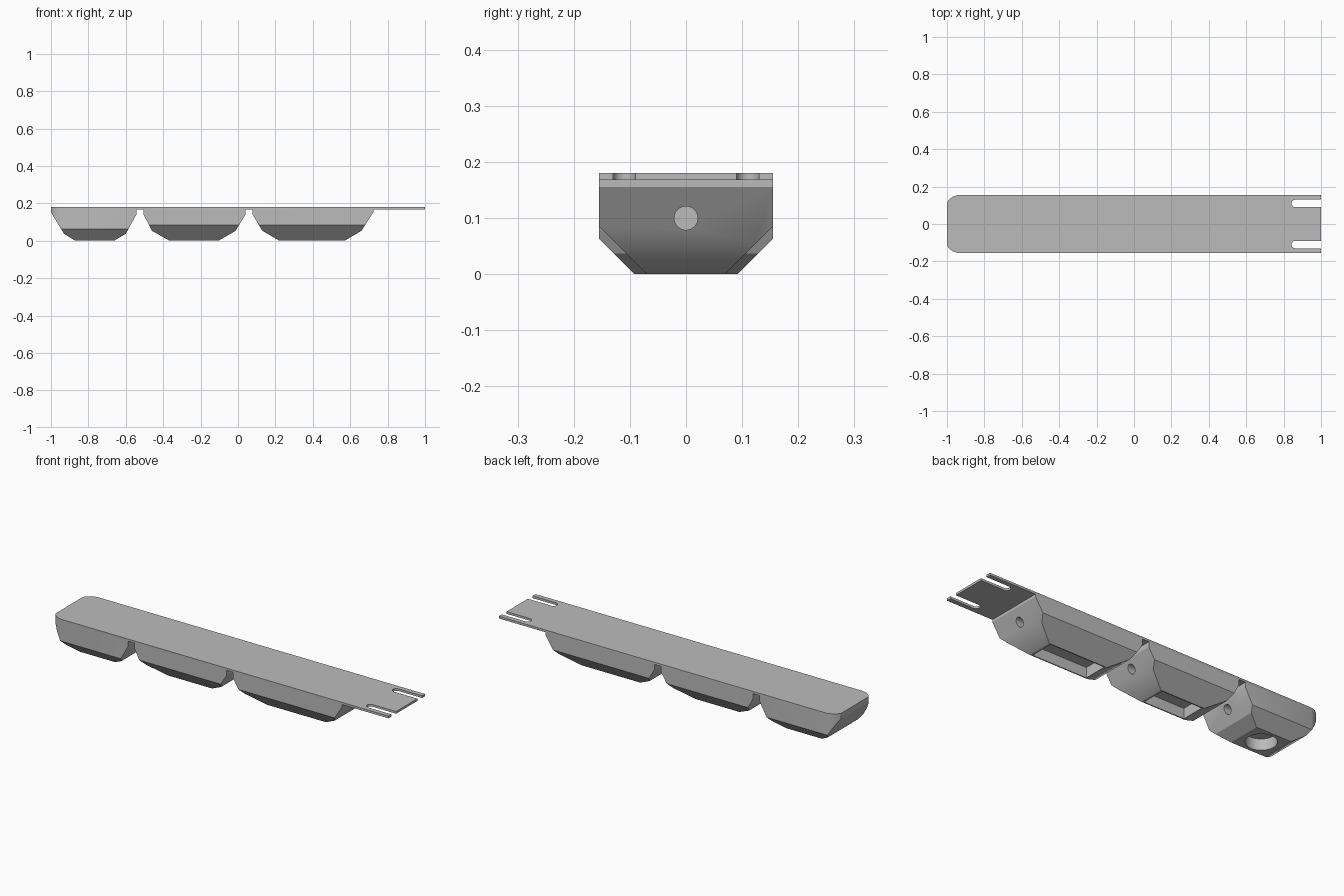
import bpy, bmesh, math
from mathutils import Vector

cube = bpy.data.objects.get("Cube")
if cube:
    bpy.data.objects.remove(cube, do_unlink=True)

HALF_W, TOP, PLATE_Z = 0.155, 0.18, 0.168
BORE_Z, BORE_R = 0.1, 0.021

grey = bpy.data.materials.new("plain grey")
grey.use_nodes = True
colour = (0.5, 0.5, 0.5, 1)
grey.diffuse_color = colour
grey.node_tree.nodes["Principled BSDF"].inputs["Base Color"].default_value = colour


def prism(name, points, direction):
    """Extrude a closed 3D outline along a direction."""
    bm = bmesh.new()
    face = bm.faces.new([bm.verts.new(p) for p in points])
    out = bmesh.ops.extrude_face_region(bm, geom=[face])
    moved = [v for v in out["geom"] if isinstance(v, bmesh.types.BMVert)]
    bmesh.ops.translate(bm, verts=moved, vec=Vector(direction))
    bmesh.ops.recalc_face_normals(bm, faces=bm.faces)
    mesh = bpy.data.meshes.new(name)
    bm.to_mesh(mesh)
    bm.free()
    mesh.materials.append(grey)
    obj = bpy.data.objects.new(name, mesh)
    bpy.context.collection.objects.link(obj)
    return obj


def arc(cx, cy, r, start, end, n):
    steps = [math.radians(start + (end - start) * i / n) for i in range(n + 1)]
    return [(cx + r * math.cos(a), cy + r * math.sin(a)) for a in steps]


def boolean(obj, cutter, operation="DIFFERENCE"):
    mod = obj.modifiers.new(operation.lower(), "BOOLEAN")
    mod.operation, mod.object, mod.solver = operation, cutter, "EXACT"
    bpy.context.view_layer.objects.active = obj
    bpy.ops.object.modifier_apply(modifier=mod.name)
    bpy.data.objects.remove(cutter, do_unlink=True)


def smooth(obj):
    bpy.ops.object.select_all(action="DESELECT")
    obj.select_set(True)
    bpy.context.view_layer.objects.active = obj
    bpy.ops.object.shade_smooth_by_angle(angle=math.radians(30))


# Plan outline: rounded tip, two open slots in the mounting end
half = [(1, 0), (1, 0.09)]
half += arc(0.862, 0.11, 0.02, 270, 90, 10)
half += [(1, 0.13), (1, HALF_W), (-0.943, HALF_W), (-0.97, 0.146), (-0.99, 0.13), (-1, 0.115)]
outline = half[1:] + [(x, -y) for x, y in reversed(half[1:])]
plate = prism("flexible_top_plate", [(x, y, PLATE_Z) for x, y in outline], (0, 0, TOP - PLATE_Z))


def segment(name, side, floor_half, bore_start):
    """Side profile trimmed by a chamfered cross-section and bored lengthwise."""
    body = prism(name, [(x, -HALF_W, z) for x, z in side], (0, 2 * HALF_W, 0))
    rise = HALF_W - floor_half
    right = [(floor_half, 0), (HALF_W, rise), (HALF_W, 0.3)]
    # Extend the trim below the floor so that no faces coincide
    right[0] = (floor_half - 0.02, -0.02)
    right[1] = (HALF_W + 0.02, rise + 0.02)
    right[2] = (HALF_W + 0.02, 0.3)
    section = right + [(-y, z) for y, z in reversed(right)]
    boolean(body, prism("trim", [(-1.2, y, z) for y, z in section], (2.4, 0, 0)), "INTERSECT")
    ring = arc(0, BORE_Z, BORE_R, 0, 360, 32)[:-1]
    boolean(body, prism("bore", [(bore_start, y, z) for y, z in ring], (1.2 - bore_start, 0, 0)))
    return body


def pocket(body, points, depth):
    boolean(body, prism("pocket", [(x, y, -0.05) for x, y in points], (0, 0, depth + 0.05)))


def box(x0, x1, w):
    return [(x0, -w), (x1, -w), (x1, w), (x0, w)]


# Fingertip block with round pocket and rounded end
tip = segment("tip_segment", [
    (-1, PLATE_Z), (-1, 0.152), (-0.93, 0.037), (-0.87, 0), (-0.663, 0),
    (-0.6, 0.037), (-0.543, 0.14), (-0.543, PLATE_Z)], 0.092, -0.768)
rounded = [(-1, 0.115), (-0.99, 0.13), (-0.97, 0.146), (-0.943, HALF_W), (-0.943, 0.2), (-0.4, 0.2)]
rounded += [(x, -y) for x, y in reversed(rounded)]
boolean(tip, prism("tip_trim", [(x, y, -0.1) for x, y in rounded], (0, 0, 0.5)), "INTERSECT")
pocket(tip, arc(-0.768, 0, 0.075, 0, 360, 40)[:-1], 0.06)

# Middle and base blocks with rectangular pockets
middle = segment("middle_segment", [
    (-0.505, PLATE_Z), (-0.505, 0.14), (-0.46, 0.053), (-0.366, 0), (-0.104, 0),
    (-0.013, 0.053), (0.04, 0.14), (0.04, PLATE_Z)], 0.07, -1.1)
pocket(middle, box(-0.355, -0.115, 0.064), 0.055)

base = segment("base_segment", [
    (0.078, PLATE_Z), (0.078, 0.14), (0.13, 0.053), (0.222, 0), (0.57, 0),
    (0.66, 0.053), (0.725, 0.155), (0.725, PLATE_Z)], 0.07, -1.1)
pocket(base, box(0.234, 0.558, 0.064), 0.055)

for part in (plate, tip, middle, base):
    smooth(part)
